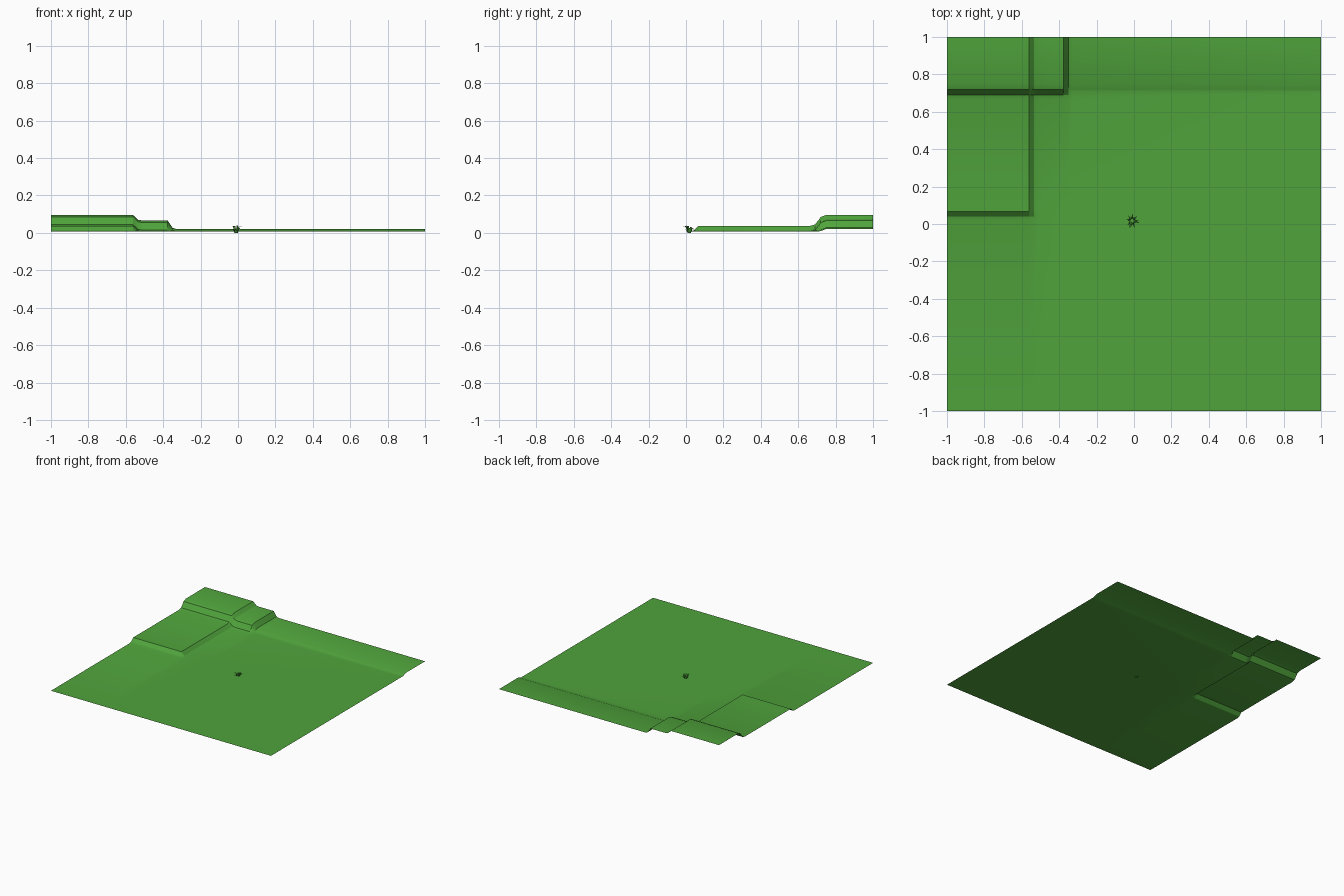
import bpy, bmesh, math, random

if "Cube" in bpy.data.objects:
    bpy.data.objects.remove(bpy.data.objects["Cube"])

random.seed(4)
grass = bpy.data.materials.new("grass green")
grass.diffuse_color = (0.08, 0.37, 0.045, 1)
grass.use_nodes = True
grass.node_tree.nodes["Principled BSDF"].inputs["Base Color"].default_value = grass.diffuse_color


def make_object(name, bm):
    mesh = bpy.data.meshes.new(name)
    bm.to_mesh(mesh)
    bm.free()
    mesh.materials.append(grass)
    obj = bpy.data.objects.new(name, mesh)
    bpy.context.collection.objects.link(obj)
    return obj


def ramp(v, foot, low, high):
    """0 outside the foot, a soft toe up to low, then a steep bank up to high."""
    if (v - foot) * (high - foot) <= 0:
        return 0.0
    if (v - low) * (high - foot) <= 0:
        return 0.15 * (v - foot) / (low - foot)
    return min(1.0, 0.15 + 0.85 * (v - low) / (high - low))


# Terraced ground: overlapping raised corners add up
def height(x, y):
    west = min(ramp(x, -0.51, -0.535, -0.562), ramp(y, 0.02, 0.04, 0.067))
    back = ramp(y, 0.71, 0.72, 0.75)
    corner = min(ramp(x, -0.33, -0.35, -0.376), ramp(y, 0.665, 0.69, 0.72))
    return 0.008 + 0.030 * west + 0.013 * back + 0.045 * corner


xs = [-1, -0.562, -0.535, -0.51, -0.376, -0.35, -0.33, 1]
ys = [-1, 0.02, 0.04, 0.067, 0.665, 0.69, 0.71, 0.72, 0.75, 1]
bm = bmesh.new()
rows = [[bm.verts.new((x, y, height(x, y))) for x in xs] for y in ys]
for a, b in zip(rows, rows[1:]):
    for i in range(len(xs) - 1):
        bm.faces.new((a[i], a[i + 1], b[i + 1], b[i]))
ground = make_object("terraced_ground", bm)
bpy.context.view_layer.objects.active = ground
ground.select_set(True)
bpy.ops.object.shade_smooth_by_angle(angle=math.radians(25))

# Small grass tuft: thin bent blades fanning out from the middle
bm = bmesh.new()
for i in range(16):
    a = i * 2.4 + random.uniform(-0.3, 0.3)
    reach, top = random.uniform(0.015, 0.04), random.uniform(0.018, 0.04)
    dx, dy = math.cos(a), math.sin(a)
    cx, cy, w = -0.01 + dx * 0.008, 0.018 + dy * 0.008, 0.004

    def point(out, side, z):
        return bm.verts.new((cx + dx * out - dy * side, cy + dy * out + dx * side, z))

    l0, r0 = point(0, -w, 0), point(0, w, 0)
    l1, r1 = point(reach * 0.4, -w, top), point(reach * 0.4, w, top)
    tip = point(reach, 0, top * 0.8)
    bm.faces.new((l0, r0, r1, l1))
    bm.faces.new((l1, r1, tip))
make_object("grass_tuft", bm)
